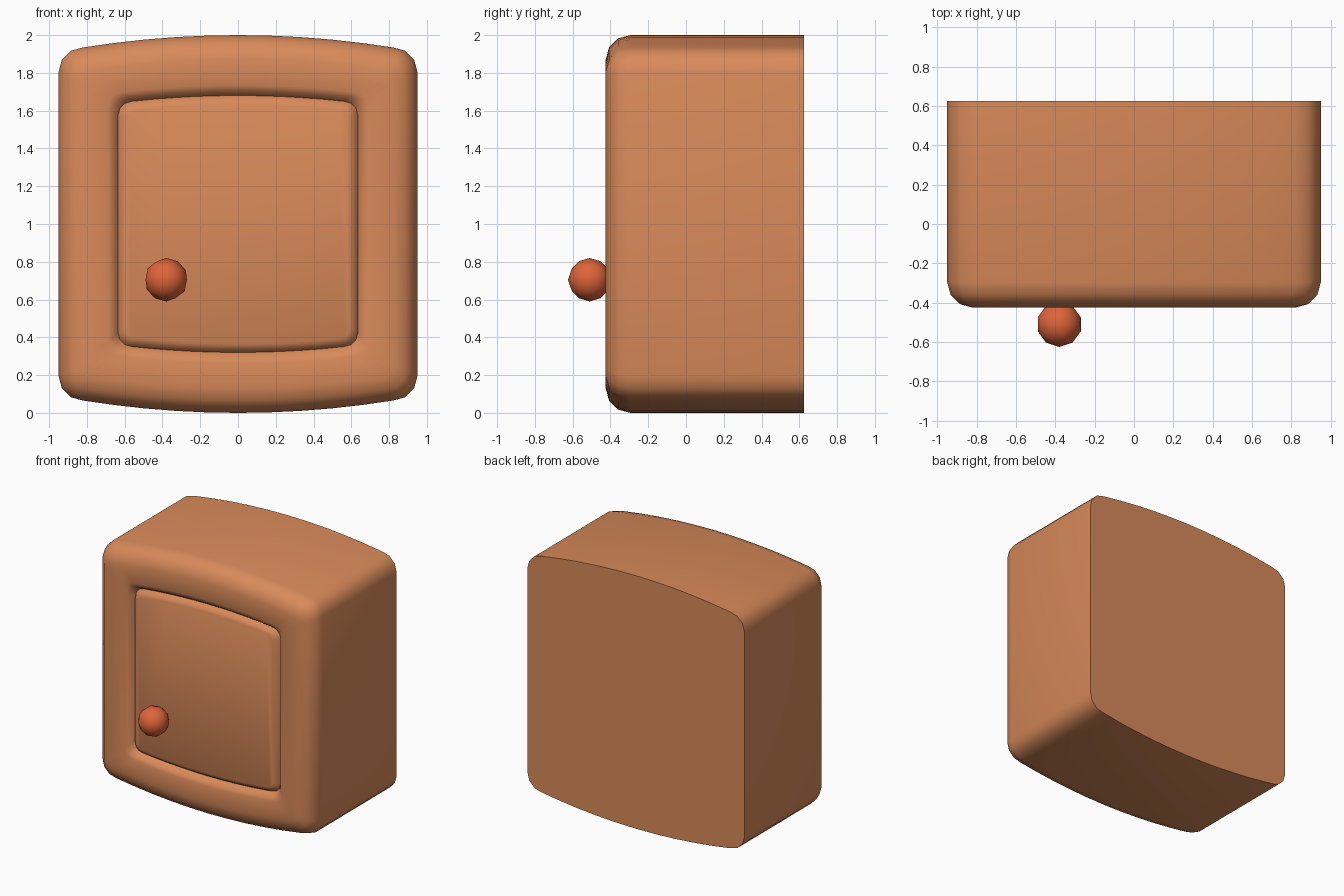
import bpy, bmesh, math

if "Cube" in bpy.data.objects:
    bpy.data.objects.remove(bpy.data.objects["Cube"])

def material(name, rgb):
    m = bpy.data.materials.new(name)
    m.diffuse_color = (*rgb, 1)
    m.use_nodes = True
    m.node_tree.nodes["Principled BSDF"].inputs["Base Color"].default_value = m.diffuse_color
    return m

clay = material("clay orange", (0.69, 0.255, 0.102))
red = material("red orange", (0.73, 0.127, 0.042))

def outline(hw, hh, r):
    """Rounded rectangle with bowed top and bottom, counter-clockwise from the front."""
    cx = hw - r
    drop = 0.097 * cx * cx
    cz = hh - drop - r
    q = [(cx + r * math.cos(math.radians(a)), cz + r * math.sin(math.radians(a))) for a in (0, 30, 60)]
    for k in range(6):
        x = cx * (1 - k / 5)
        q.append((x, hh - 0.097 * x * x))
    top = q + [(-x, z) for x, z in reversed(q[:-1])]
    return top + [(-x, -z) for x, z in top]

def loft(name, rings, cap_back=False, cap_front=False):
    """Skin rings of (y, half width, half height, corner radius) from back to front."""
    bm = bmesh.new()
    loops = [[bm.verts.new((x, y, z + 1)) for x, z in outline(hw, hh, r)] for y, hw, hh, r in rings]
    n = len(loops[0])
    for a, b in zip(loops, loops[1:]):
        for i in range(n):
            j = (i + 1) % n
            bm.faces.new((a[i], a[j], b[j], b[i]))
    if cap_back:
        bm.faces.new(loops[0][::-1])
    if cap_front:
        bm.faces.new(loops[-1])
    finish(name, bm, clay)

def finish(name, bm, mat):
    me = bpy.data.meshes.new(name)
    bm.to_mesh(me)
    bm.free()
    me.materials.append(mat)
    me.shade_smooth()
    me.set_sharp_from_angle(angle=math.radians(45))
    ob = bpy.data.objects.new(name, me)
    bpy.context.collection.objects.link(ob)
    return ob

# Cabinet body: straight sides, rounded front rim, inner edge rolling into the groove
body = [(0.625, 0.95, 1.0, 0.13)]
for a in (0, 30, 60, 90):
    t = math.radians(a)
    d = 0.13 * (1 - math.cos(t))
    body.append((-0.295 - 0.13 * math.sin(t), 0.95 - d, 1.0 - d, 0.13 - 0.5 * d))
body += [(-0.425, 0.69, 0.735, 0.07), (-0.413, 0.66, 0.705, 0.07), (-0.375, 0.635, 0.68, 0.075)]
loft("cabinet_body", body, cap_back=True)

# Door panel rising out of the groove
loft("door_panel", [(-0.375, 0.635, 0.68, 0.075), (-0.403, 0.617, 0.662, 0.065),
                    (-0.415, 0.59, 0.635, 0.05)], cap_front=True)

# Round door knob
bm = bmesh.new()
bmesh.ops.create_icosphere(bm, subdivisions=2, radius=0.115)
knob = finish("door_knob", bm, red)
knob.location = (-0.38, -0.51, 0.705)
